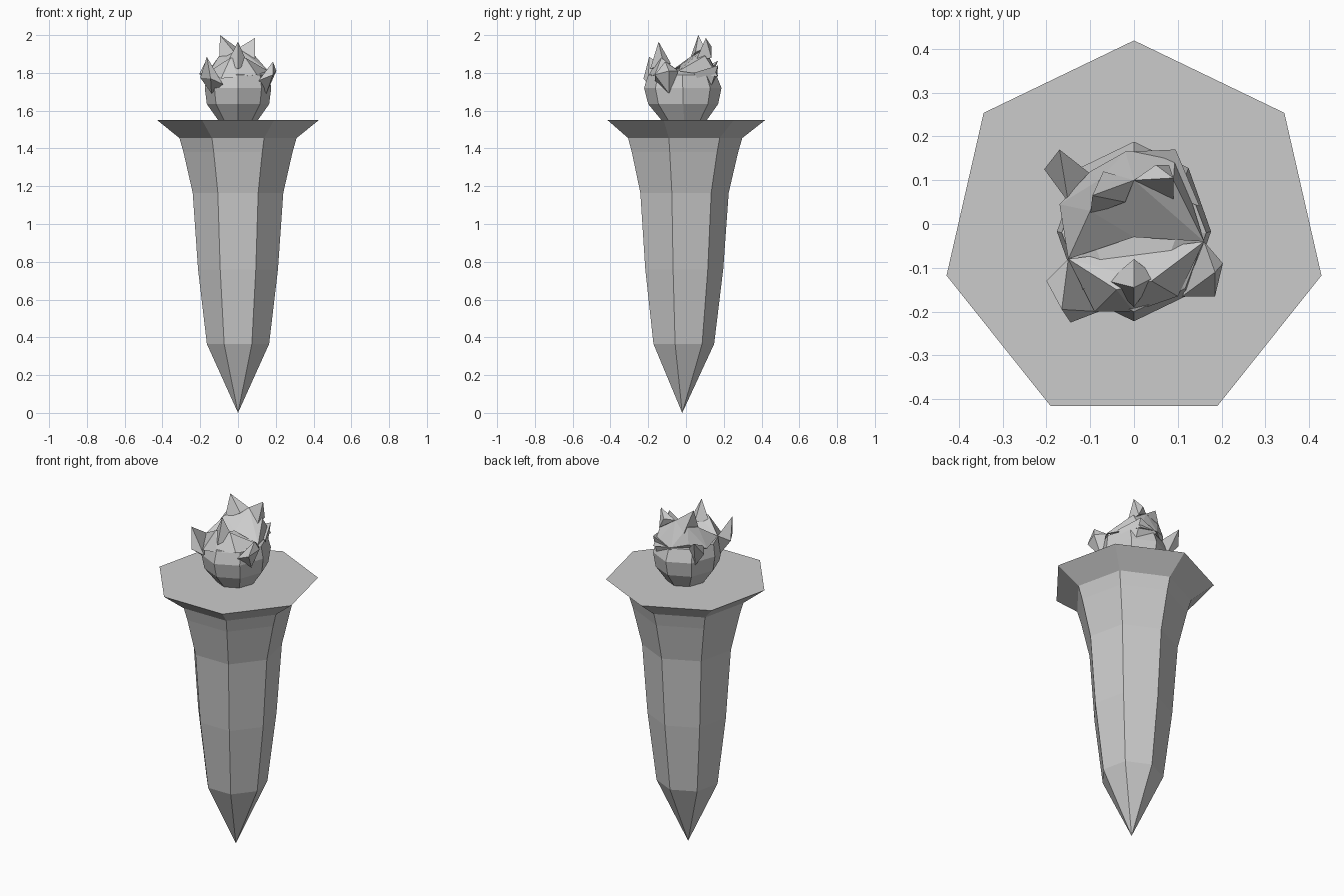
import bpy, bmesh
from math import sin, cos, pi

cube = bpy.data.objects.get("Cube")
if cube:
    bpy.data.objects.remove(cube)

grey = bpy.data.materials.new("plain_grey")
grey.use_nodes = True
color = (0.6, 0.6, 0.6, 1)
grey.diffuse_color = color
grey.node_tree.nodes["Principled BSDF"].inputs["Base Color"].default_value = color


def finish(name, bm):
    bmesh.ops.recalc_face_normals(bm, faces=bm.faces)
    mesh = bpy.data.meshes.new(name)
    bm.to_mesh(mesh)
    bm.free()
    mesh.materials.append(grey)
    obj = bpy.data.objects.new(name, mesh)
    bpy.context.collection.objects.link(obj)
    return obj


def loft(name, sides, rings, tip=None):
    """Stack of polygon rings (x radius, y radius, y centre, z), one corner at the back."""
    bm = bmesh.new()
    loops = []
    for rx, ry, cy, z in rings:
        angles = [pi / 2 + 2 * pi * i / sides for i in range(sides)]
        loops.append([bm.verts.new((rx * cos(a), cy + ry * sin(a), z)) for a in angles])
    for low, high in zip(loops, loops[1:]):
        for i in range(sides):
            j = (i + 1) % sides
            bm.faces.new((low[i], low[j], high[j], high[i]))
    bm.faces.new(loops[-1])
    if tip:
        point = bm.verts.new(tip)
        for i in range(sides):
            bm.faces.new((point, loops[0][(i + 1) % sides], loops[0][i]))
    else:
        bm.faces.new(loops[0][::-1])
    return finish(name, bm)


def hull(name, points):
    """Faceted tongue of fire wrapped around a few corner points."""
    bm = bmesh.new()
    for p in points:
        bm.verts.new(p)
    result = bmesh.ops.convex_hull(bm, input=bm.verts)
    loose = {g for g in result["geom_interior"] if isinstance(g, bmesh.types.BMVert)}
    bmesh.ops.delete(bm, geom=list(loose), context="VERTS")
    return finish(name, bm)


# Seven-sided handle, pointed below and flared into a flat rim
axis = -0.02
profile = [(0.169, 0.365), (0.217, 0.76), (0.246, 1.165),
           (0.296, 1.38), (0.318, 1.455), (0.439, 1.55)]
loft("handle", 7, [(r, r, axis, z) for r, z in profile], tip=(0, axis, 0))

# Rounded eight-sided body of the fire
loft("flame_body", 8, [(0.105, 0.12, -0.01, 1.55), (0.165, 0.185, -0.015, 1.635),
                       (0.176, 0.205, -0.017, 1.72), (0.165, 0.18, -0.02, 1.79),
                       (0.1, 0.11, -0.02, 1.82)])

# Corners shared by neighbouring tongues
left = (-0.15, -0.08, 1.81)
right = (0.16, -0.04, 1.81)
saddle = (0, 0.1, 1.93)
hollow = (0, -0.03, 1.84)

# Front tongue: broad foot with a slim tip
hull("front_tongue_foot", [left, right, (-0.09, -0.2, 1.77), (0, -0.2, 1.78),
                           (0.1, -0.165, 1.79), (-0.04, -0.15, 1.88), (0.04, -0.13, 1.88)])
hull("front_tongue_tip", [(-0.06, -0.13, 1.85), (0.05, -0.12, 1.85), (0, -0.19, 1.82),
                          (0, -0.08, 1.85), (0, -0.145, 1.965)])

# Two tall tongues at the back, joined by a low saddle
hull("back_tongue_left_foot", [left, hollow, saddle, (-0.17, 0.045, 1.79),
                               (-0.1, 0.12, 1.82), (-0.02, 0.165, 1.8),
                               (-0.1, 0.03, 1.89), (-0.08, 0.1, 1.91)])
hull("back_tongue_left_tip", [(-0.1, 0.02, 1.87), (-0.07, 0.12, 1.88), saddle,
                              (-0.02, 0.05, 1.91), (-0.095, 0.065, 2)])
hull("back_tongue_right_foot", [right, hollow, saddle, (-0.02, 0.165, 1.8),
                                (0.095, 0.17, 1.78), (0.1, 0.02, 1.84), (0.09, 0.1, 1.89)])
hull("back_tongue_right_tip", [(0.09, 0.05, 1.86), (0.08, 0.135, 1.88), saddle,
                               (0.05, 0.135, 1.94), (0.09, 0.105, 1.985)])

# Small corner licks around the shoulder
hull("front_right_lick", [left, (-0.08, -0.2, 1.74), (-0.145, -0.225, 1.77),
                          (-0.2, -0.13, 1.775), (-0.14, -0.12, 1.69), (-0.165, -0.195, 1.885)])
hull("front_left_lick", [right, (0.11, -0.165, 1.76), (0.185, -0.165, 1.79),
                         (0.203, -0.09, 1.81), (0.15, -0.09, 1.69), (0.185, -0.11, 1.86)])
hull("back_right_lick", [(-0.15, 0.05, 1.8), (-0.1, 0.115, 1.8), (-0.205, 0.125, 1.795),
                         (-0.13, 0.1, 1.7), (-0.17, 0.17, 1.865)])
hull("back_left_lick", [(-0.02, 0.165, 1.79), (0.15, 0.04, 1.8), (0.1, 0.06, 1.8),
                        (0.1, 0.12, 1.69), (0.095, 0.17, 1.84)])
